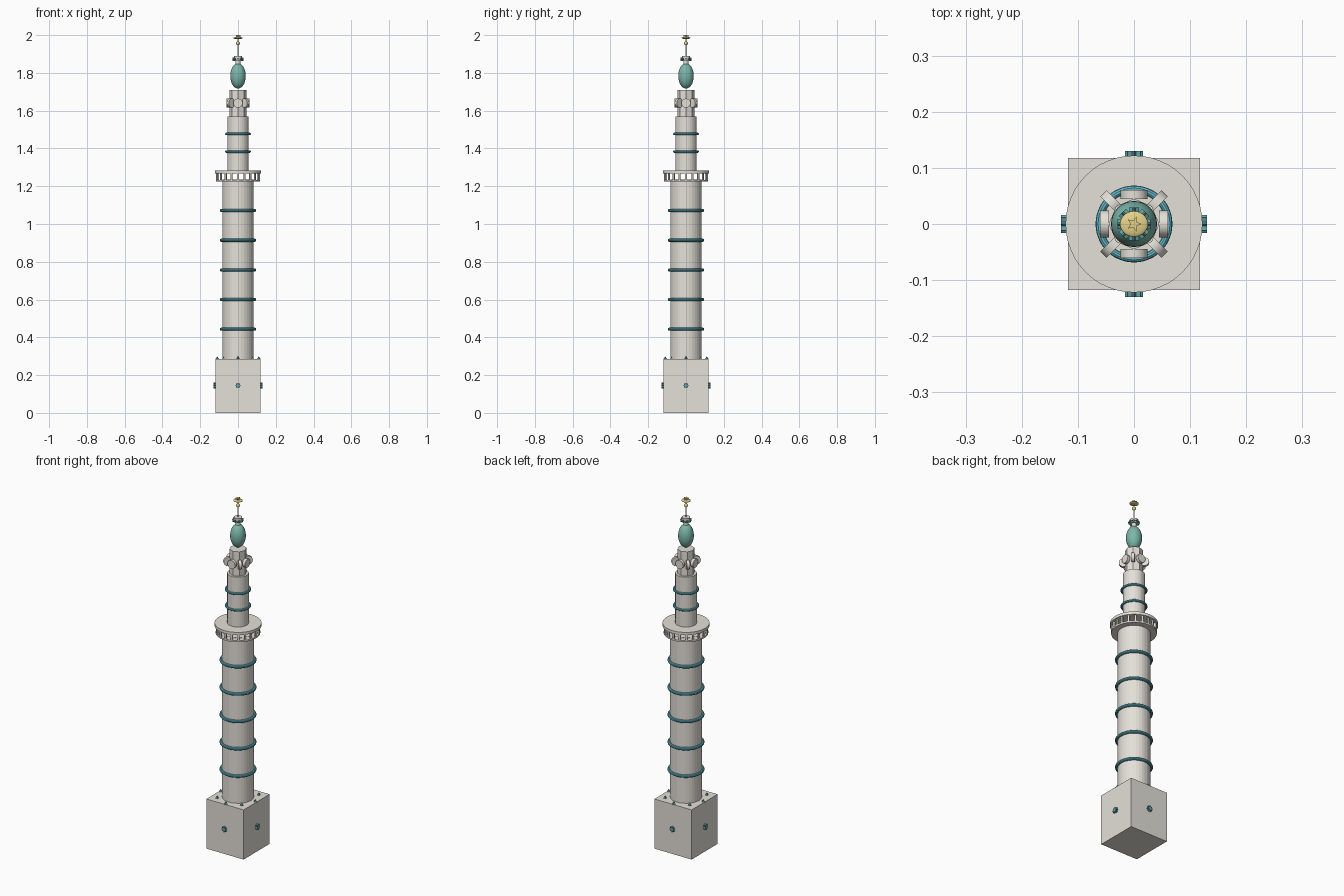
import bpy, bmesh, math
from mathutils import Matrix

if "Cube" in bpy.data.objects:
    bpy.data.objects.remove(bpy.data.objects["Cube"])


def material(name, rgb):
    m = bpy.data.materials.new(name)
    m.diffuse_color = (*rgb, 1)
    m.use_nodes = True
    m.node_tree.nodes["Principled BSDF"].inputs["Base Color"].default_value = m.diffuse_color
    return m


STONE = material("stone", (0.78, 0.75, 0.69))
BLUE = material("blue_tile", (0.13, 0.48, 0.58))
TEAL = material("teal_tile", (0.12, 0.36, 0.38))
GREEN = material("dome_green", (0.2, 0.47, 0.4))
GOLD = material("gold", (0.8, 0.65, 0.25))


def finish(name, mat, smooth=False):
    o = bpy.context.object
    o.name = name
    o.data.materials.append(mat)
    if smooth:
        bpy.ops.object.shade_smooth_by_angle()
    return o


def drum(name, r, z0, z1, mat=STONE, sides=32):
    bpy.ops.mesh.primitive_cylinder_add(vertices=sides, radius=r, depth=z1 - z0,
                                        location=(0, 0, (z0 + z1) / 2))
    return finish(name, mat, sides > 32)


def box(name, size, loc, mat, turn=0):
    bpy.ops.mesh.primitive_cube_add(size=1, location=loc, rotation=(0, 0, turn))
    bpy.context.object.scale = size
    return finish(name, mat)


def band(name, r, minor, z):
    bpy.ops.mesh.primitive_torus_add(major_radius=r, minor_radius=minor, location=(0, 0, z),
                                     major_segments=48, minor_segments=10)
    return finish(name, BLUE, True)


def ball(name, size, z, mat):
    bpy.ops.mesh.primitive_uv_sphere_add(segments=32, ring_count=16, radius=1, location=(0, 0, z))
    bpy.context.object.scale = size
    return finish(name, mat, True)


def star(name, points, r_out, r_in, depth, mat, matrix):
    # extruded star, flat in its local xy plane
    bm = bmesh.new()
    vs = []
    for i in range(points * 2):
        a = math.pi * i / points
        r = r_in if i % 2 else r_out
        vs.append(bm.verts.new((r * math.cos(a), r * math.sin(a), -depth / 2)))
    f = bm.faces.new(vs)
    ext = bmesh.ops.extrude_face_region(bm, geom=[f])
    up = [v for v in ext["geom"] if isinstance(v, bmesh.types.BMVert)]
    bmesh.ops.translate(bm, verts=up, vec=(0, 0, depth))
    bmesh.ops.recalc_face_normals(bm, faces=bm.faces)
    me = bpy.data.meshes.new(name)
    bm.to_mesh(me)
    bm.free()
    me.materials.append(mat)
    o = bpy.data.objects.new(name, me)
    o.matrix_world = matrix
    bpy.context.collection.objects.link(o)


def polar(n, r, z):
    for i in range(n):
        a = 2 * math.pi * i / n
        yield a, (r * math.cos(a), r * math.sin(a), z)


# square base with a small ornament on each face
box("base", (0.236, 0.236, 0.285), (0, 0, 0.1425), STONE)
for a, p in polar(4, 0.123, 0.145):
    m = Matrix.Translation(p) @ Matrix.Rotation(a, 4, 'Z') @ Matrix.Rotation(math.pi / 2, 4, 'Y')
    star("base_star", 8, 0.016, 0.01, 0.014, TEAL, m)

# main shaft with tile rings and a circle of spikes at its foot
drum("main_shaft", 0.083, 0.28, 1.235)
for i in range(5):
    band("shaft_ring", 0.088, 0.0085, 0.443 + 0.157 * i)
for a, p in polar(8, 0.11, 0.291):
    bpy.ops.mesh.primitive_cone_add(vertices=4, radius1=0.011, depth=0.018, location=p,
                                    rotation=(0, 0, a))
    finish("foot_spike", TEAL)

# balcony: floor, posts, top slab
drum("balcony_floor", 0.116, 1.225, 1.234, sides=48)
drum("balcony_slab", 0.122, 1.268, 1.284, sides=48)
for a, p in polar(20, 0.111, 1.251):
    box("balcony_post", (0.009, 0.009, 0.038), p, STONE, a)

# upper shaft with rings
drum("upper_shaft", 0.056, 1.28, 1.57)
for z in (1.383, 1.477):
    band("upper_ring", 0.062, 0.0065, z)

# lantern drum: eight sides, discs facing out on the axes and edge-on at the diagonals
drum("lantern", 0.045, 1.565, 1.71, sides=8)
for a, p in polar(8, 0.053, 1.64):
    bpy.ops.mesh.primitive_cylinder_add(vertices=24, radius=0.024, depth=0.016, location=p,
                                        rotation=(0, math.pi / 2, -a))
    finish("lantern_disc", STONE, True)

# dome and collar
ball("dome", (0.041, 0.041, 0.067), 1.784, GREEN)
drum("neck", 0.013, 1.84, 1.87)
drum("collar", 0.022, 1.866, 1.89)
for a, p in polar(8, 0.025, 1.873):
    m = Matrix.Translation(p) @ Matrix.Rotation(a, 4, 'Z') @ Matrix.Rotation(math.pi / 2, 4, 'Y')
    star("collar_star", 4, 0.009, 0.004, 0.008, TEAL, m)

# finial
drum("finial_rod", 0.003, 1.885, 1.985, STONE, 12)
ball("finial_ball", (0.01, 0.01, 0.01), 1.956, GOLD)
ball("finial_disc", (0.025, 0.023, 0.006), 1.985, GOLD)
star("finial_star", 5, 0.014, 0.006, 0.014, GOLD, Matrix.Translation((0, 0, 1.993)))
